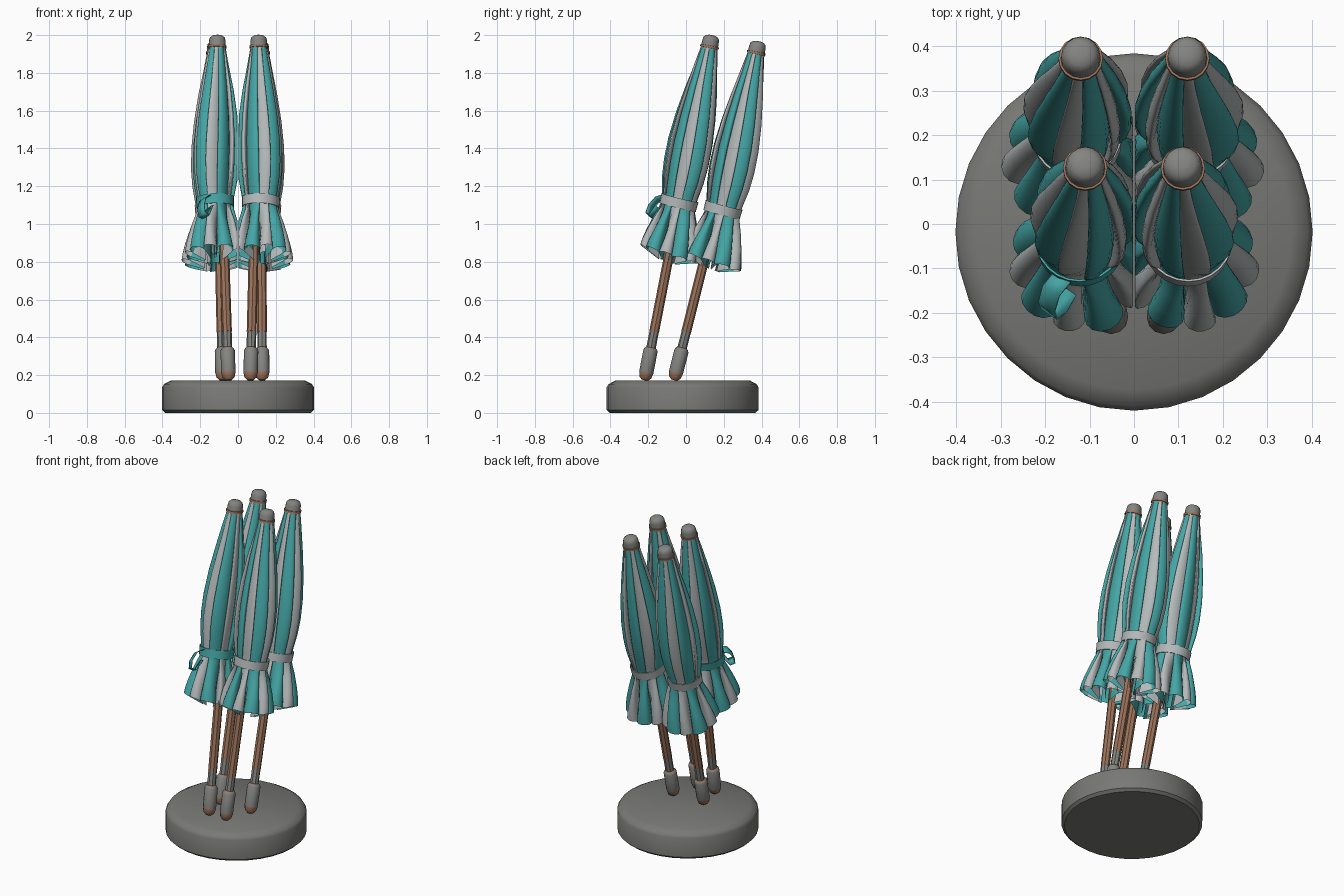
import bpy, math, random
from mathutils import Vector

if "Cube" in bpy.data.objects:
    bpy.data.objects.remove(bpy.data.objects["Cube"])

random.seed(4)


def mat(name, c):
    m = bpy.data.materials.new(name)
    m.diffuse_color = (*c, 1)
    m.use_nodes = True
    m.node_tree.nodes["Principled BSDF"].inputs["Base Color"].default_value = m.diffuse_color
    return m


TEAL = mat("teal fabric", (0.06, 0.38, 0.38))
PALE = mat("pale grey fabric", (0.46, 0.49, 0.49))
METAL = mat("grey metal", (0.23, 0.23, 0.22))
STONE = mat("base stone", (0.19, 0.19, 0.18))
WOOD = mat("brown wood", (0.34, 0.175, 0.105))


def make(name, verts, faces, mats, idx, angle=40):
    me = bpy.data.meshes.new(name)
    me.from_pydata(verts, [], faces)
    for m in mats:
        me.materials.append(m)
    for p, i in zip(me.polygons, idx):
        p.material_index = i
    ob = bpy.data.objects.new(name, me)
    bpy.context.collection.objects.link(ob)
    bpy.ops.object.select_all(action='DESELECT')
    ob.select_set(True)
    bpy.context.view_layer.objects.active = ob
    bpy.ops.object.shade_smooth_by_angle(angle=math.radians(angle))
    return ob


def frame(axis):
    w = axis.normalized()
    v = (Vector((0, 1, 0)) - w * w.y).normalized()
    return v.cross(w), v, w


def lathe(name, origin, axis, profile, mats, seg_mats=None, n=16, closed=False):
    """Spin (radius, height) points about an axis; one material index per band."""
    o = Vector(origin)
    u, v, w = frame(Vector(axis))
    verts, faces, idx = [], [], []
    for r, h in profile:
        for j in range(n):
            a = 2 * math.pi * j / n
            verts.append(o + u * r * math.cos(a) + v * r * math.sin(a) + w * h)
    k = len(profile)
    for i in range(k if closed else k - 1):
        for j in range(n):
            a, b = i * n, (i + 1) % k * n
            j2 = (j + 1) % n
            faces.append((a + j, a + j2, b + j2, b + j))
            idx.append(seg_mats[i] if seg_mats else 0)
    if not closed:
        faces += [tuple(range(n))[::-1], tuple(range((k - 1) * n, k * n))]
        idx += [idx[0], idx[-1]]
    return make(name, verts, faces, mats, idx)


# Canopy stations: height fraction, outer radius, valley ratio, fold swirl
STATIONS = [(0, .165, .30, .10), (.04, .160, .34, .12), (.10, .146, .42, .16),
            (.18, .122, .60, .22), (.24, .099, .78, .30), (.275, .092, .84, .32),
            (.31, .099, .82, .32), (.38, .114, .76, .34), (.46, .122, .74, .34),
            (.56, .121, .75, .32), (.68, .108, .77, .28), (.80, .087, .80, .22),
            (.91, .063, .86, .15), (1, .044, .96, .05)]
PANELS, STEPS = 10, 12


def canopy(name, bottom, top, s):
    bottom, top = Vector(bottom), Vector(top)
    axis = top - bottom
    u, v, w = frame(axis)
    size = [random.uniform(.94, 1.04) for _ in range(PANELS)]
    start = -.85 + random.uniform(-.08, .08)
    verts, faces, idx = [], [], []
    n = PANELS * STEPS
    for t, R, valley, swirl in STATIONS:
        for k in range(PANELS):
            wide = k % 2 == 0                      # teal panels are the wide ones
            width = 2 * math.pi / PANELS * (1.2 if wide else .8)
            mid = start + 2 * math.pi / PANELS * k
            for j in range(STEPS):
                f = j / STEPS
                lobe = math.sin(math.pi * f) ** .75
                r = R * (valley + (1 - valley) * lobe)
                if t < .9:
                    r *= 1 + (size[k] - 1) * lobe
                # loose hem: folds balloon sideways into rounded loops
                loose = max(0, 1 - t / .22)
                bulge = .14 * loose * -math.sin(2 * math.pi * f)
                a = mid + (f - .5) * width + swirl * lobe + bulge
                p = bottom + axis * t + u * s * r * math.cos(a) + v * r * math.sin(a)
                p += w * loose * (.045 * lobe - .12 * r * math.sin(a))
                p.x = s * max(s * p.x, .002)       # neighbours press flat together
                verts.append(p)
    for i in range(len(STATIONS) - 1):
        for j in range(n):
            j2 = (j + 1) % n
            q = (i * n + j, i * n + j2, (i + 1) * n + j2, (i + 1) * n + j)
            faces.append(q if s > 0 else q[::-1])
            idx.append((j // STEPS) % 2)
    make(name, verts, faces, [TEAL, PALE], idx, 50)
    return axis


def umbrella(label, s, foot, bottom, top, strap):
    axis = canopy(label + "_canopy", bottom, top, s)
    w = axis.normalized()
    foot, bottom, top = Vector(foot), Vector(bottom), Vector(top)
    # cap and wooden ring at the tip
    lathe(label + "_tip_cap", top, axis, [(.046, -.02), (.044, .03), (.040, .047),
          (.029, .057), (.012, .061)], [METAL])
    lathe(label + "_tip_ring", top - w * .002, axis,
          [(.042, -.007), (.050, -.006), (.050, .006), (.042, .007)], [WOOD], closed=True)
    # strap holding the canopy shut
    lathe(label + "_strap", bottom + axis * .275, axis + Vector((s * .06, .06, 0)),
          [(.094, -.026), (.099, -.026), (.101, .026), (.096, .026)], [strap], n=24, closed=True)
    # pole with grey lower sleeve, then the foot with a worn wooden end
    pole = top - foot
    lathe(label + "_pole", foot, pole, [(.025, .12), (.025, .25), (.026, .25), (.026, 1.2)],
          [METAL, WOOD], [0, 1, 1], n=8)
    lathe(label + "_foot", foot, pole, [(.016, -.012), (.032, .003), (.038, .03), (.038, .148),
          (.032, .160), (.025, .165)], [WOOD, METAL], [0, 0, 1, 1, 0], n=12)


# Round stone base
lathe("base", (0, -.018, 0), (0, 0, 1), [(.385, 0), (.402, .015), (.402, .135), (.392, .152),
      (.355, .172)], [STONE], n=32)

# Four closed umbrellas leaning backwards
umbrella("front_left", -1, (-.050, -.216, .185), (-.125, -.10, .80), (-.110, .125, 1.94), TEAL)
umbrella("front_right", 1, (.066, -.216, .185), (.125, -.10, .80), (.110, .125, 1.94), PALE)
umbrella("back_left", -1, (-.082, -.060, .185), (-.130, .128, .76), (-.120, .372, 1.908), PALE)
umbrella("back_right", 1, (.128, -.060, .185), (.130, .128, .76), (.120, .372, 1.908), PALE)

# Loose end of the teal strap: a thin hanging flap
path = [(-.160, -.120, 1.14), (-.185, -.150, 1.13), (-.195, -.185, 1.09),
        (-.190, -.200, 1.05), (-.170, -.185, 1.04), (-.15, -.15, 1.09)]
side = Vector((.018, -.012, .012))
tv = [Vector(p) + side * k for p in path for k in (-1, 1)]
tf = [(2 * i, 2 * i + 1, 2 * i + 3, 2 * i + 2) for i in range(len(path) - 1)]
tail = make("strap_tail", tv, tf, [TEAL], [0] * len(tf), 60)
mod = tail.modifiers.new("thickness", 'SOLIDIFY')
mod.thickness = .004
